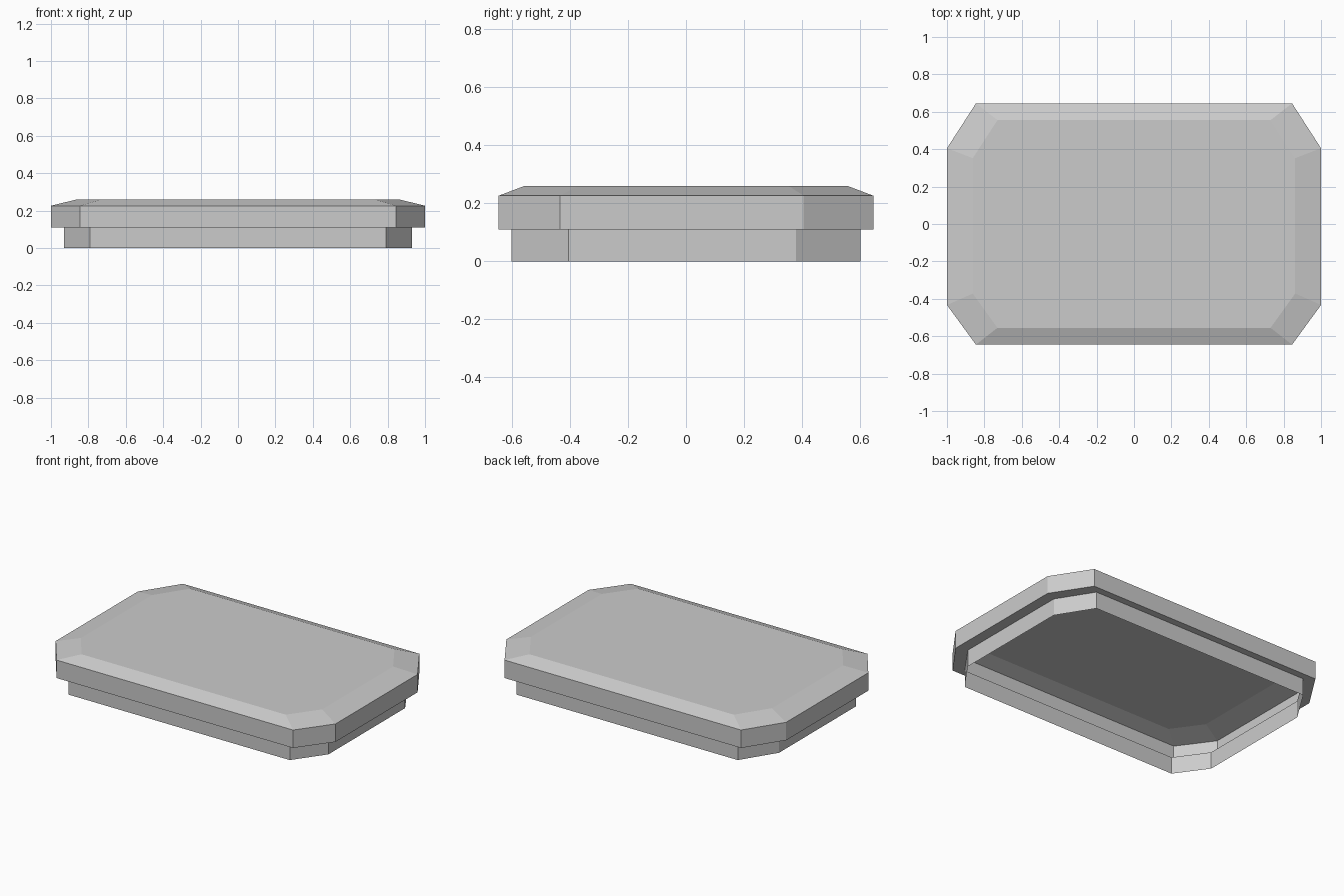
import bpy, bmesh

default = bpy.data.objects.get("Cube")
if default:
    bpy.data.objects.remove(default, do_unlink=True)

# Single grey material
grey = bpy.data.materials.new("light_grey")
grey.use_nodes = True
colour = (0.6, 0.6, 0.6, 1)
grey.diffuse_color = colour
grey.node_tree.nodes["Principled BSDF"].inputs["Base Color"].default_value = colour


def outline(half_x, half_y, corner_x, front_y, back_y, z):
    """Rectangle with cut corners, counter-clockwise from above."""
    right = [(corner_x, -half_y), (half_x, front_y), (half_x, back_y), (corner_x, half_y)]
    left = [(-x, y) for x, y in reversed(right)]
    return [(x, y, z) for x, y in right + left]


def loft(name, outlines, cap=False):
    """Thin shell of flat faces joining outlines from bottom to top."""
    bm = bmesh.new()
    rings = [[bm.verts.new(p) for p in pts] for pts in outlines]
    for low, high in zip(rings, rings[1:]):
        for i in range(len(low)):
            j = (i + 1) % len(low)
            bm.faces.new((low[i], low[j], high[j], high[i]))
    if cap:
        bm.faces.new(rings[-1])
    mesh = bpy.data.meshes.new(name)
    bm.to_mesh(mesh)
    bm.free()
    mesh.materials.append(grey)
    obj = bpy.data.objects.new(name, mesh)
    bpy.context.collection.objects.link(obj)
    return obj


skirt = (0.93, 0.60, 0.79, -0.405, 0.378)
rim = (1.0, 0.645, 0.845, -0.433, 0.405)
top = (0.862, 0.555, 0.73, -0.372, 0.352)

# Inset lower wall, open underneath
loft("lower_skirt", [outline(*skirt, 0), outline(*skirt, 0.11)])

# Overhanging lid: ledge, side wall, sloped edge and flat top
loft("lid", [outline(*skirt, 0.11), outline(*rim, 0.11),
             outline(*rim, 0.226), outline(*top, 0.26)], cap=True)
